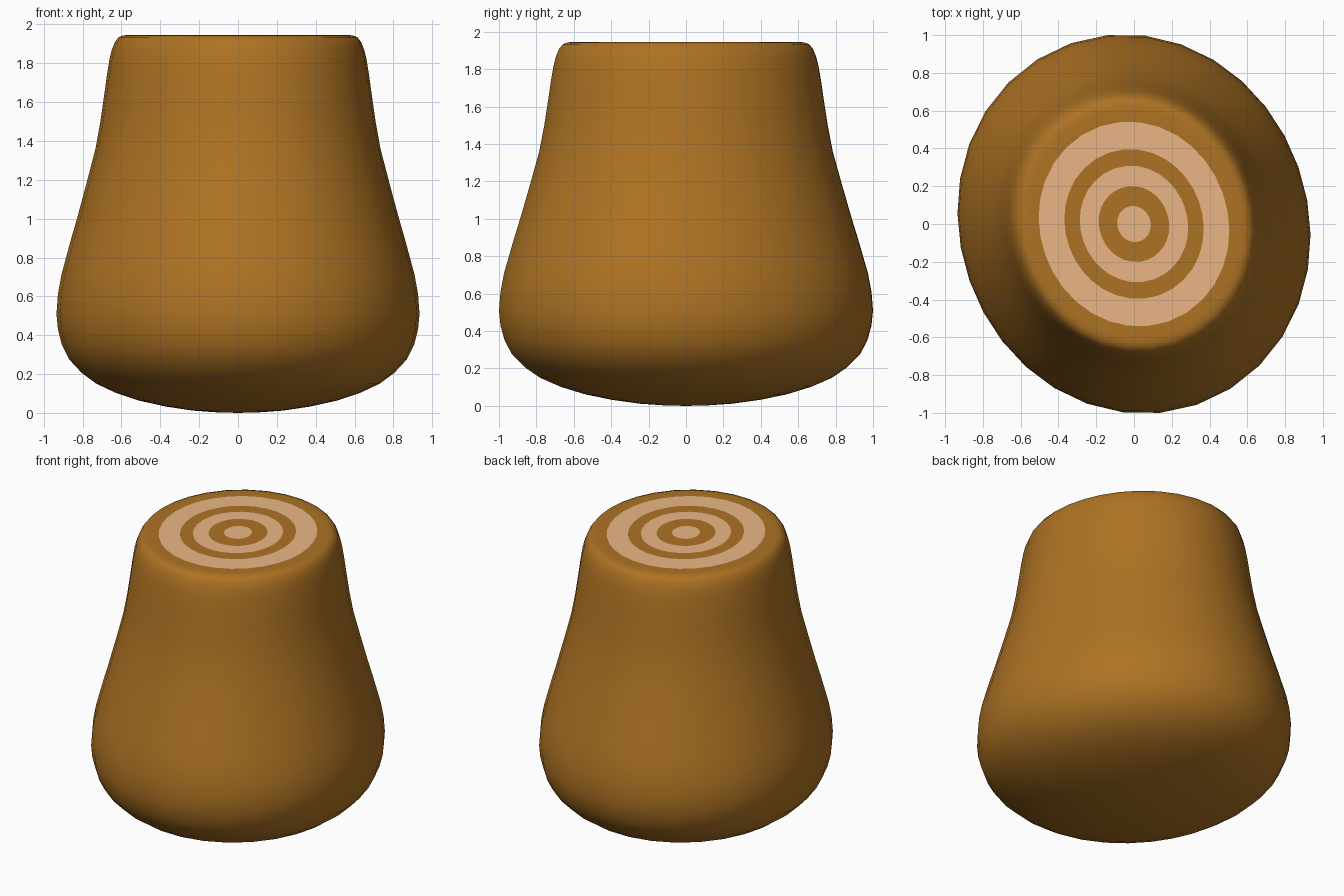
import bpy, bmesh, math

if "Cube" in bpy.data.objects:
    bpy.data.objects.remove(bpy.data.objects["Cube"])

SIDES = 32


def material(name, rgb):
    m = bpy.data.materials.new(name)
    m.diffuse_color = (*rgb, 1)
    m.use_nodes = True
    m.node_tree.nodes["Principled BSDF"].inputs["Base Color"].default_value = m.diffuse_color
    return m


bark = material("bark", (0.42, 0.17, 0.017))
wood = material("cut_wood", (0.83, 0.47, 0.24))


# Slightly skewed oval cross-section, widest radius 1
def oval(a):
    return 0.9675 - 0.035 * math.cos(2 * a) - 0.03 * math.sin(2 * a)


# Profile (radius, height) from the rounded underside up to the growth rings
profile = [(0.12, 0.003), (0.25, 0.012), (0.40, 0.033), (0.54, 0.062),
           (0.67, 0.102), (0.78, 0.15), (0.86, 0.205), (0.93, 0.275),
           (0.97, 0.35), (0.992, 0.43), (1.0, 0.51), (0.992, 0.61),
           (0.973, 0.71), (0.947, 0.80), (0.918, 0.90), (0.887, 1.0),
           (0.835, 1.18), (0.785, 1.36), (0.758, 1.5), (0.738, 1.63),
           (0.722, 1.74), (0.708, 1.82), (0.695, 1.87), (0.678, 1.91),
           (0.658, 1.934), (0.63, 1.944), (0.60, 1.945),
           (0.54, 1.945), (0.395, 1.945), (0.307, 1.945), (0.2, 1.945), (0.095, 1.945)]
wood_bands = {len(profile) - 5, len(profile) - 3}

bm = bmesh.new()
rings = []
for r, z in profile:
    ring = []
    for i in range(SIDES):
        a = math.tau * (i - 0.3) / SIDES
        ring.append(bm.verts.new((r * oval(a) * math.cos(a), r * oval(a) * math.sin(a), z)))
    rings.append(ring)

# Bark sides and alternating growth rings
for k in range(len(rings) - 1):
    for i in range(SIDES):
        j = (i + 1) % SIDES
        f = bm.faces.new((rings[k][i], rings[k][j], rings[k + 1][j], rings[k + 1][i]))
        f.material_index = 1 if k in wood_bands else 0

# Underside and heartwood centre
bottom = bm.verts.new((0, 0, 0))
for i in range(SIDES):
    bm.faces.new((bottom, rings[0][(i + 1) % SIDES], rings[0][i]))
bm.faces.new(rings[-1]).material_index = 1
for f in bm.faces:
    f.smooth = True

mesh = bpy.data.meshes.new("tree_stump")
bm.to_mesh(mesh)
bm.free()
mesh.materials.append(bark)
mesh.materials.append(wood)
stump = bpy.data.objects.new("tree_stump", mesh)
bpy.context.collection.objects.link(stump)
